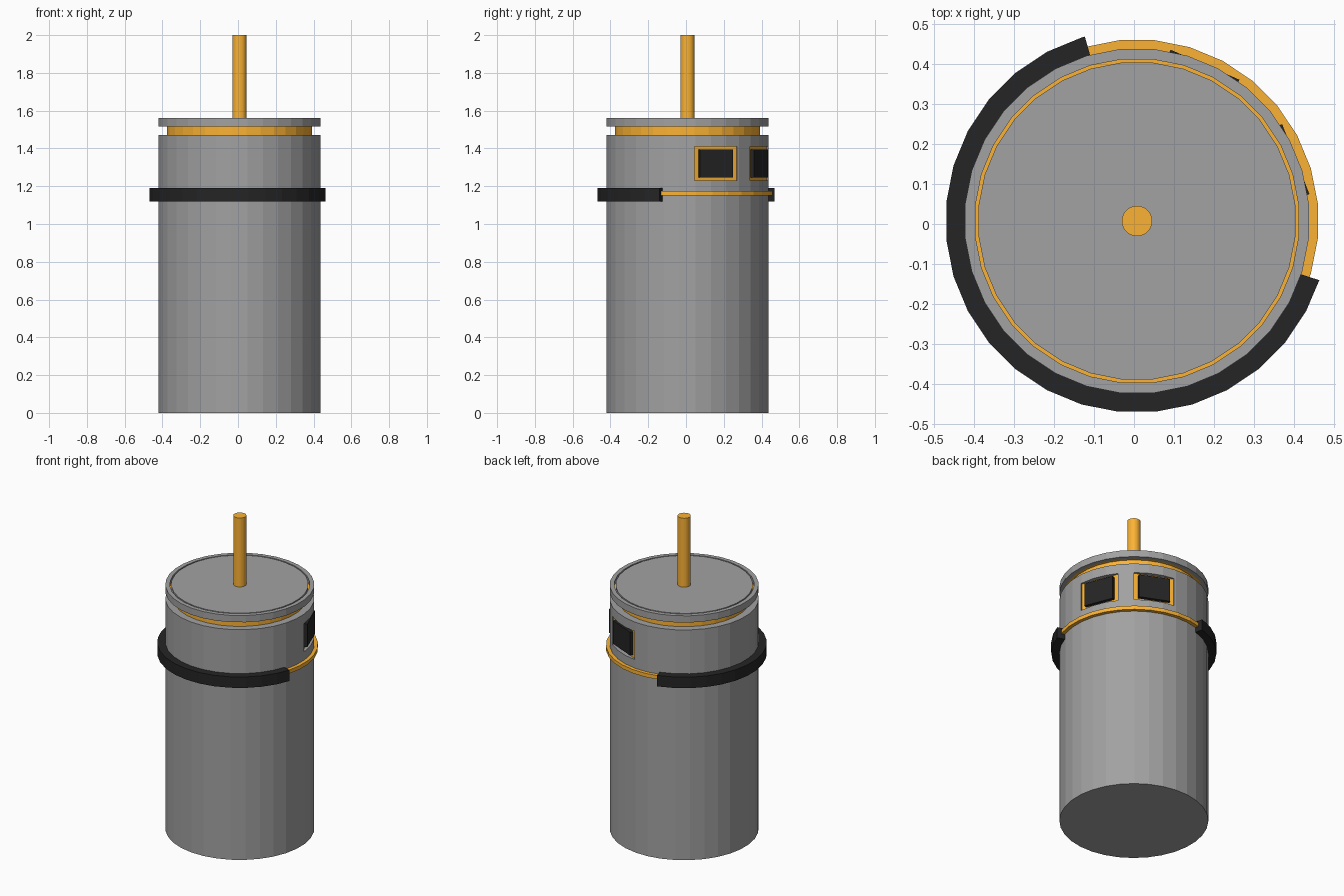
import bpy, bmesh, math
from mathutils import Matrix

if "Cube" in bpy.data.objects:
    bpy.data.objects.remove(bpy.data.objects["Cube"])

C = 0.0075           # axis of the can sits slightly off the origin
SIDES = 32
MID = 43.9           # direction of the opening in the black band
FULL = [(k + 0.5) * 360 / SIDES for k in range(SIDES)]


def material(name, color):
    m = bpy.data.materials.new(name)
    m.diffuse_color = color
    m.use_nodes = True
    m.node_tree.nodes["Principled BSDF"].inputs["Base Color"].default_value = m.diffuse_color
    return m


GOLD = material("gold", (0.97, 0.45, 0.035, 1))
BLACK = material("black", (0.018, 0.018, 0.018, 1))
GREY = material("dark_grey", (0.36, 0.36, 0.36, 1))


def finish(name, bm, mat):
    bmesh.ops.recalc_face_normals(bm, faces=bm.faces)
    mesh = bpy.data.meshes.new(name)
    bm.to_mesh(mesh)
    bm.free()
    ob = bpy.data.objects.new(name, mesh)
    bpy.context.collection.objects.link(ob)
    mesh.materials.append(mat)
    return ob


def sweep(name, r0, r1, z0, z1, mat, angles=FULL, closed=True):
    """Rectangular section swept round the axis."""
    bm = bmesh.new()
    rings = []
    for a in angles:
        c, s = math.cos(math.radians(a)), math.sin(math.radians(a))
        rings.append([bm.verts.new((C + r * c, C + r * s, z))
                      for r, z in ((r0, z0), (r1, z0), (r1, z1), (r0, z1))])
    pairs = list(zip(rings, rings[1:]))
    if closed:
        pairs.append((rings[-1], rings[0]))
    else:
        bm.faces.new(rings[0])
        bm.faces.new(rings[-1])
    for a, b in pairs:
        for i in range(4):
            j = (i + 1) % 4
            bm.faces.new((a[i], a[j], b[j], b[i]))
    return finish(name, bm, mat)


def cylinder(name, r, z0, z1, mat):
    bm = bmesh.new()
    bm.faces.new([bm.verts.new((C + r * math.cos(math.radians(a)),
                                C + r * math.sin(math.radians(a)), z0)) for a in FULL])
    top = bmesh.ops.extrude_face_region(bm, geom=bm.faces[:] + bm.edges[:] + bm.verts[:],
                                        use_keep_orig=True)
    bmesh.ops.translate(bm, vec=(0, 0, z1 - z0),
                        verts=[v for v in top["geom"] if isinstance(v, bmesh.types.BMVert)])
    return finish(name, bm, mat)


def radial_box(name, angle, d0, d1, half_width, z0, z1, mat):
    """Box facing outwards at an angle round the axis."""
    bm = bmesh.new()
    m = (Matrix.Translation((C, C, 0)) @ Matrix.Rotation(math.radians(angle), 4, 'Z')
         @ Matrix.Translation(((d0 + d1) / 2, 0, (z0 + z1) / 2))
         @ Matrix.Diagonal((d1 - d0, 2 * half_width, z1 - z0, 1)))
    bmesh.ops.create_cube(bm, size=1, matrix=m)
    return finish(name, bm, mat)


# Can body and the gold neck above it
body = cylinder("can_body", 0.431, 0, 1.47, GREY)
cylinder("gold_neck", 0.386, 1.46, 1.535, GOLD)

# Lid: outer rim, gold groove floor and inner disc
sweep("lid_rim", 0.405, 0.431, 1.517, 1.56, GREY)
sweep("lid_groove", 0.38, 0.406, 1.52, 1.535, GOLD)
cylinder("lid_disc", 0.397, 1.53, 1.56, GREY)

# Top rod
cylinder("top_rod", 0.038, 1.55, 2.0, GOLD)

# Two recessed windows: gold back plate with a flat black panel
for side, offset in (("right", -22.6), ("left", 22.6)):
    a = MID + offset
    cutter = radial_box("window_cutter_" + side, a, 0.395, 0.5, 0.121, 1.23, 1.41, GREY)
    cutter.hide_render = True
    mod = body.modifiers.new("window_" + side, 'BOOLEAN')
    mod.object = cutter
    mod.solver = 'EXACT'
    radial_box("window_back_" + side, a, 0.39, 0.404, 0.121, 1.23, 1.41, GOLD)
    radial_box("window_panel_" + side, a, 0.40, 0.425, 0.0935, 1.247, 1.395, BLACK)

# Bake the cuts and drop the cutters
dg = bpy.context.evaluated_depsgraph_get()
cut = bpy.data.meshes.new_from_object(body.evaluated_get(dg))
body.modifiers.clear()
body.data = cut
for ob in [o for o in bpy.data.objects if o.name.startswith("window_cutter")]:
    bpy.data.objects.remove(ob)

# Gold hoop, and black band wrapping most of it
sweep("gold_hoop", 0.42, 0.453, 1.152, 1.176, GOLD)
start, end = MID + 61.9, MID - 61.9 + 360
band = [start] + [a for a in FULL if start < a < end] + [end]
sweep("black_band", 0.42, 0.478, 1.12, 1.19, BLACK, band, closed=False)
